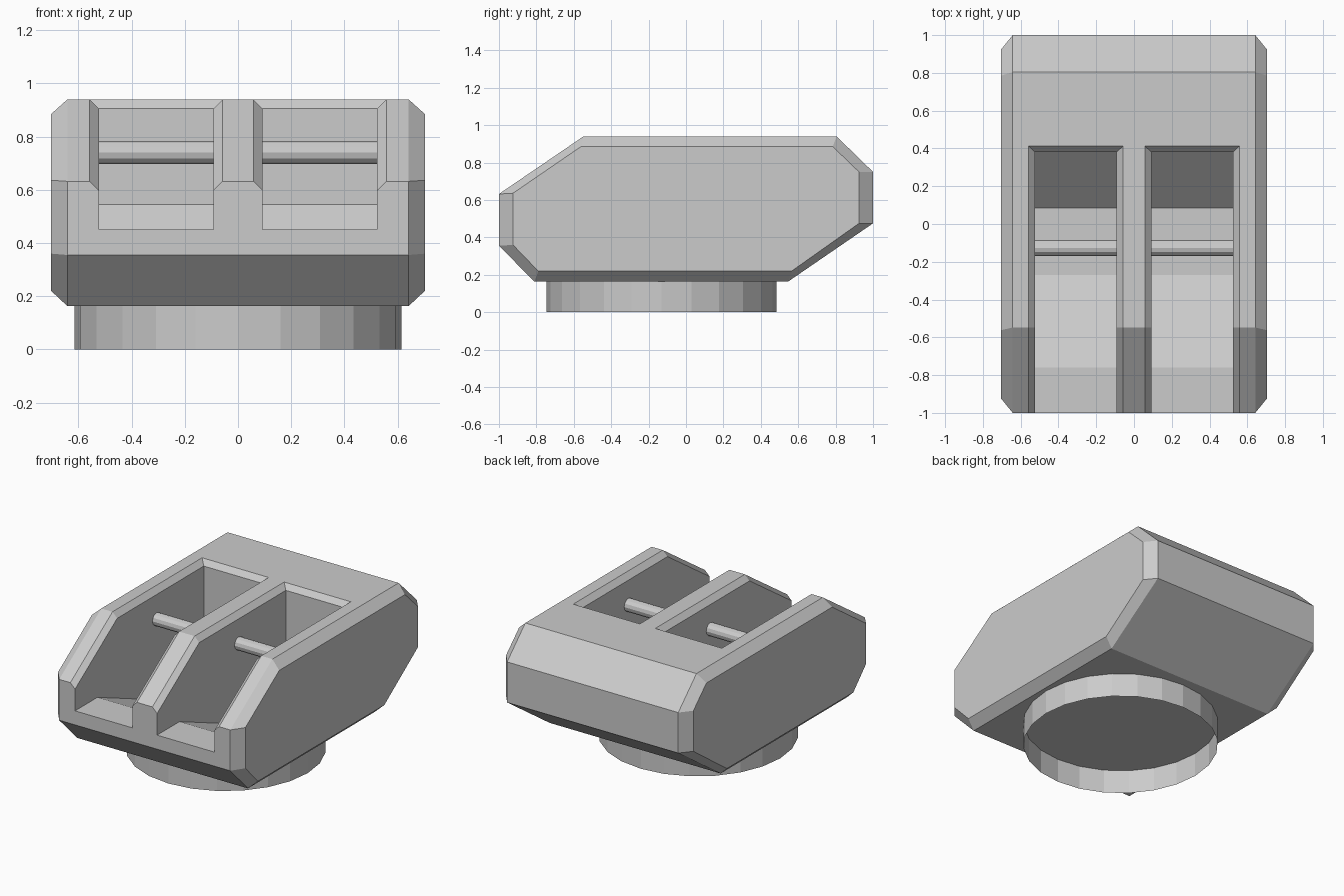
import bpy
import bmesh
from math import radians

if "Cube" in bpy.data.objects:
    bpy.data.objects.remove(bpy.data.objects["Cube"])


def loft(name, rings):
    """Closed mesh skinned through matching point rings, capped at both ends."""
    bm = bmesh.new()
    loops = [[bm.verts.new(p) for p in ring] for ring in rings]
    n = len(loops[0])
    for a, b in zip(loops, loops[1:]):
        for i in range(n):
            j = (i + 1) % n
            bm.faces.new((a[i], a[j], b[j], b[i]))
    bm.faces.new(loops[0])
    bm.faces.new(loops[-1])
    bmesh.ops.recalc_face_normals(bm, faces=bm.faces)
    mesh = bpy.data.meshes.new(name)
    bm.to_mesh(mesh)
    bm.free()
    obj = bpy.data.objects.new(name, mesh)
    bpy.context.collection.objects.link(obj)
    return obj


def at_x(x, profile):
    return [(x, y, z) for y, z in profile]


def cut(target, cutter):
    cutter.hide_render = True
    cutter.hide_set(True)
    cutter.display_type = 'WIRE'
    mod = target.modifiers.new(cutter.name, 'BOOLEAN')
    mod.operation = 'DIFFERENCE'
    mod.solver = 'EXACT'
    mod.object = cutter


# Body: octagonal side profile with chamfered sides
outer = [(-1, .355), (-1, .632), (-.548, .94), (.805, .94),
         (1, .75), (1, .475), (.545, .163), (-.81, .163)]
inset = [(-.925, .36), (-.925, .636), (-.562, .885), (.785, .885),
         (.925, .75), (.925, .475), (.565, .22), (-.79, .22)]
body = loft("body", [at_x(-.703, inset), at_x(-.642, outer),
                     at_x(.642, outer), at_x(.703, inset)])

# Two open slots with stepped floors and chamfered rims
INNER, OUTER = .093, .523
slot = [(-1.1, .45), (-.76, .45), (-.27, .25), (.085, .25),
        (.38, .545), (.38, 1.1), (-1.1, 1.1)]


def rim_ring(side, y, z, back):
    """Trapezoid section that widens upward through the top surface."""
    return [(side * (INNER + .035), y - back, z - .035),
            (side * (OUTER - .035), y - back, z - .035),
            (side * (OUTER + .07), y + 2 * back, z + .07),
            (side * (INNER - .07), y + 2 * back, z + .07)]


for side, label in ((-1, "left"), (1, "right")):
    cut(body, loft(label + "_slot_cutter",
                   [at_x(side * INNER, slot), at_x(side * OUTER, slot)]))
    cut(body, loft(label + "_rim_cutter",
                   [rim_ring(side, -1.1, .529, 0),
                    rim_ring(side, -.548, .905, 0),
                    rim_ring(side, .38, .905, .032)]))
    # Cross bar in each slot
    bpy.ops.mesh.primitive_cylinder_add(
        vertices=12, radius=.043, depth=OUTER - INNER, end_fill_type='NOTHING',
        location=(side * (INNER + OUTER) / 2, -.127, .74),
        rotation=(0, radians(90), 0))
    bpy.context.object.name = label + "_cross_bar"

# Round foot: an open-bottomed ring under the body
bpy.ops.mesh.primitive_cylinder_add(vertices=24, radius=.615, depth=.164,
                                    end_fill_type='NOTHING',
                                    location=(0, -.131, .082))
bpy.context.object.name = "round_foot"
